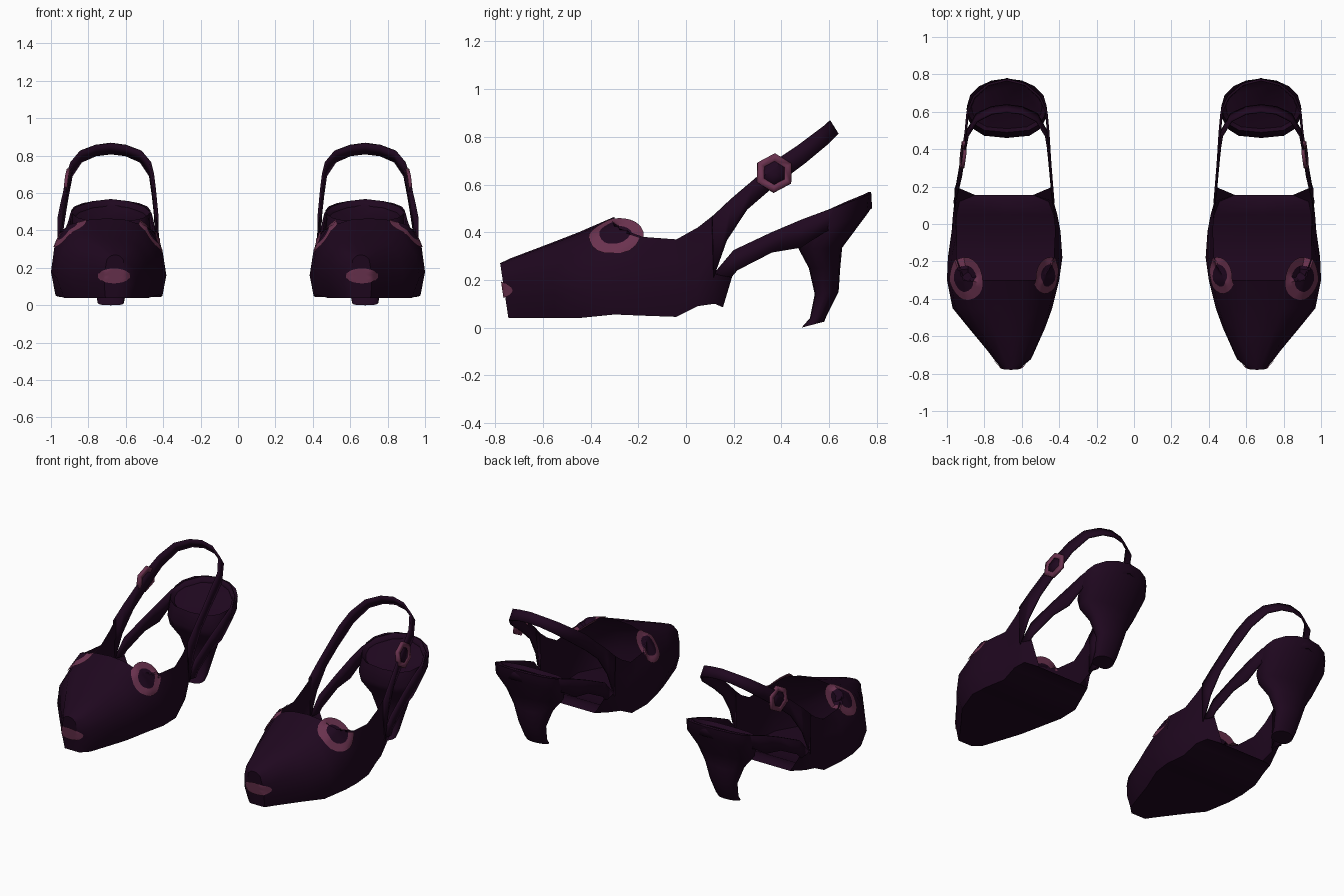
import bpy, bmesh, math
from mathutils import Vector
from mathutils.bvhtree import BVHTree

cube = bpy.data.objects.get("Cube")
if cube:
    bpy.data.objects.remove(cube)


def material(name, rgb):
    m = bpy.data.materials.new(name)
    m.use_nodes = True
    m.diffuse_color = (*rgb, 1)
    bsdf = m.node_tree.nodes["Principled BSDF"]
    bsdf.inputs["Base Color"].default_value = (*rgb, 1)
    bsdf.inputs["Roughness"].default_value = 0.8
    return m


PLUM = material("dark plum", (0.0135, 0.0022, 0.0135))
PINK = material("dusty pink", (0.145, 0.032, 0.078))


def finish(name, bm, mat, thick=0, recalc=True):
    """Turn a left-shoe bmesh into an object mirrored to the right shoe."""
    if recalc:
        bmesh.ops.recalc_face_normals(bm, faces=bm.faces)
    me = bpy.data.meshes.new(name)
    bm.to_mesh(me)
    bm.free()
    me.materials.append(mat)
    ob = bpy.data.objects.new(name, me)
    bpy.context.collection.objects.link(ob)
    bpy.ops.object.select_all(action='DESELECT')
    ob.select_set(True)
    bpy.context.view_layer.objects.active = ob
    bpy.ops.object.shade_smooth_by_angle(angle=math.radians(42))
    if thick:
        s = ob.modifiers.new("thickness", 'SOLIDIFY')
        s.thickness, s.offset = thick, 0
    ob.modifiers.new("other_shoe", 'MIRROR')


def bridge(bm, a, b, closed, skip=()):
    n = len(a)
    for i in range(n if closed else n - 1):
        if i not in skip:
            j = (i + 1) % n
            bm.faces.new((a[i], a[j], b[j], b[i]))


# Shoe front: y, inner x, outer x, sole z, top z, sole width, top edge width, lean
SECTIONS = [
    (-.745, .60, .715, .04, .27, .90, .75, .15),
    (-.70, .545, .755, .04, .29, .85, .74, .15),
    (-.55, .475, .885, .04, .355, .83, .70, .05),
    (-.45, .437, .97, .04, .40, .85, .68, 0),
    (-.30, .40, 1.0, .055, .465, .92, .68, 0),
    (-.18, .383, .995, .05, .417, .93, .85, 0),
    (-.04, .393, .975, .045, .406, .93, .90, 0),
    (.05, .41, .968, .09, .457, .93, .94, 0),
    (.12, .43, .96, .10, .517, .90, .97, 0),
    (.155, .437, .952, .085, .57, .60, .97, -.3),
]
bm = bmesh.new()
rows = []
for y, xl, xr, zb, zt, sole, top, lean in SECTIONS:
    half = [(sole, 0), (1, .3), (max(.94, top), .62), (top, .9), (top * .5, .98)]
    loop = [(0, 0)] + half + [(0, 1)] + [(-u, v) for u, v in reversed(half)]
    cx, w, h = (xl + xr) / 2, (xr - xl) / 2, zt - zb
    rows.append([bm.verts.new((cx + u * w, y - lean * v * h, zb + v * h)) for u, v in loop])
for k in range(len(rows) - 1):
    if k == len(rows) - 2:
        skip = range(2, 10)         # only the cupped sole continues
    elif SECTIONS[k][0] >= -.3:
        skip = range(4, 8)          # foot opening
    else:
        skip = ()
    bridge(bm, rows[k], rows[k + 1], True, skip)
bm.faces.new(rows[0])
bmesh.ops.delete(bm, geom=[v for v in bm.verts if not v.link_faces], context='VERTS')
bmesh.ops.recalc_face_normals(bm, faces=bm.faces)
surface = BVHTree.FromBMesh(bm)
finish("shoe_front", bm, PLUM)


def band(name, pts):
    """Strip round the heel. pts: inner x, outer x, low y, low z, high y, high z."""
    bm = bmesh.new()
    path = [(p[1], *p[2:]) for p in pts] + [(p[0], *p[2:]) for p in reversed(pts[:-1])]
    low = [bm.verts.new((x, yl, zl)) for x, yl, zl, yh, zh in path]
    high = [bm.verts.new((x, yh, zh)) for x, yl, zl, yh, zh in path]
    bridge(bm, low, high, False)
    finish(name, bm, PLUM, .012)


band("heel_strap", [
    (.43, .96, .115, .21, .11, .465),
    (.437, .945, .17, .365, .19, .54),
    (.445, .925, .255, .495, .29, .625),
    (.455, .91, .36, .585, .38, .705),
    (.47, .89, .50, .69, .47, .765),
    (.52, .84, .59, .765, .55, .825),
    (.60, .76, .625, .80, .59, .855),
    (.68, .68, .635, .81, .60, .866)])
band("shank_and_seat_rim", [
    (.437, .953, .19, .21, .115, .225),
    (.44, .945, .215, .24, .20, .325),
    (.45, .92, .36, .315, .36, .40),
    (.458, .90, .48, .335, .49, .455),
    (.468, .89, .58, .40, .60, .495),
    (.505, .855, .67, .44, .68, .53),
    (.58, .78, .74, .48, .745, .556),
    (.68, .68, .775, .50, .77, .568)])

# Heel, broad at the front: front y, back y, half width, front z, back z, tip to seat
bm = bmesh.new()
rings = []
for yf, yb, w, zf, zb in [
        (.485, .58, .07, 0, .025), (.52, .59, .076, .04, .05), (.54, .64, .09, .14, .15),
        (.515, .647, .13, .25, .25), (.475, .655, .19, .325, .335),
        (.46, .77, .215, .36, .49), (.49, .778, .212, .45, .563),
        (.51, .76, .19, .43, .53)]:
    ring = []
    for i in range(16):
        a = 2 * math.pi * i / 16
        s, c = math.sin(a), math.cos(a)
        if c > 0:
            s = math.copysign(abs(s) ** .6, s)
        t = (1 - c) / 2
        ring.append(bm.verts.new((.68 + w * s, yf + (yb - yf) * t, zf + (zb - zf) * t)))
    rings.append(ring)
for a, b in zip(rings, rings[1:]):
    bridge(bm, a, b, True)
bm.faces.new(rings[0])
bm.faces.new(rings[-1])
finish("heel", bm, PLUM)


def patch(name, mat, centre, normal, rx, rz, radii, segs=20, turn=0, project=True, thick=0):
    """Ring or disc plate (radii from outside in), laid onto the shoe front where it covers it."""
    c, n = Vector(centre), Vector(normal).normalized()
    u = Vector((0, 0, 1)).cross(n).normalized()
    v = n.cross(u)
    bm = bmesh.new()
    loops = []
    for r in radii:
        loop = []
        for i in range(segs):
            a = 2 * math.pi * i / segs + turn
            p = c + u * (rx * r * math.cos(a)) + v * (rz * r * math.sin(a))
            if project:
                hit = surface.ray_cast(p + n * .3, -n)[0]
                if hit and (hit - p).length < .08:
                    p = hit
                p = p + n * .008
            loop.append(bm.verts.new(p))
        loops.append(loop)
    for a, b in zip(loops, loops[1:]):
        bridge(bm, a, b, True)
    if radii[-1] < .1:
        bm.faces.new(loops[-1])
    finish(name, bm, mat, thick, recalc=False)


# Eyes: pink ring round a dark disc
RING, DISC = (1, .9, .8, .7, .6), (.6, .45, .3, .15, .05)
for side, centre, normal, rx, rz in [
        ("outer", (.885, -.29, .372), (.7, -.12, .7), .115, .115),
        ("inner", (.463, -.275, .372), (-.76, -.12, .65), .1, .105)]:
    patch(side + "_eye_ring", PINK, centre, normal, rx, rz, RING)
    patch(side + "_eye_disc", PLUM, centre, normal, rx, rz, DISC)

# Toe nose
patch("toe_nose", PINK, (.663, -.745, .157), (0, -1, 0), .088, .04, (1, .85, .7, .5, .3, .05))

# Strap buckle: pink frame round a dark plate
for name, mat, radii in [("buckle_frame", PINK, (1, .6)), ("buckle_plate", PLUM, (.62, .05))]:
    patch(name, mat, (.914, .37, .648), (1, .09, .1), .083, .083, radii,
          segs=6, turn=math.radians(28), project=False, thick=.018 if mat is PINK else .009)
